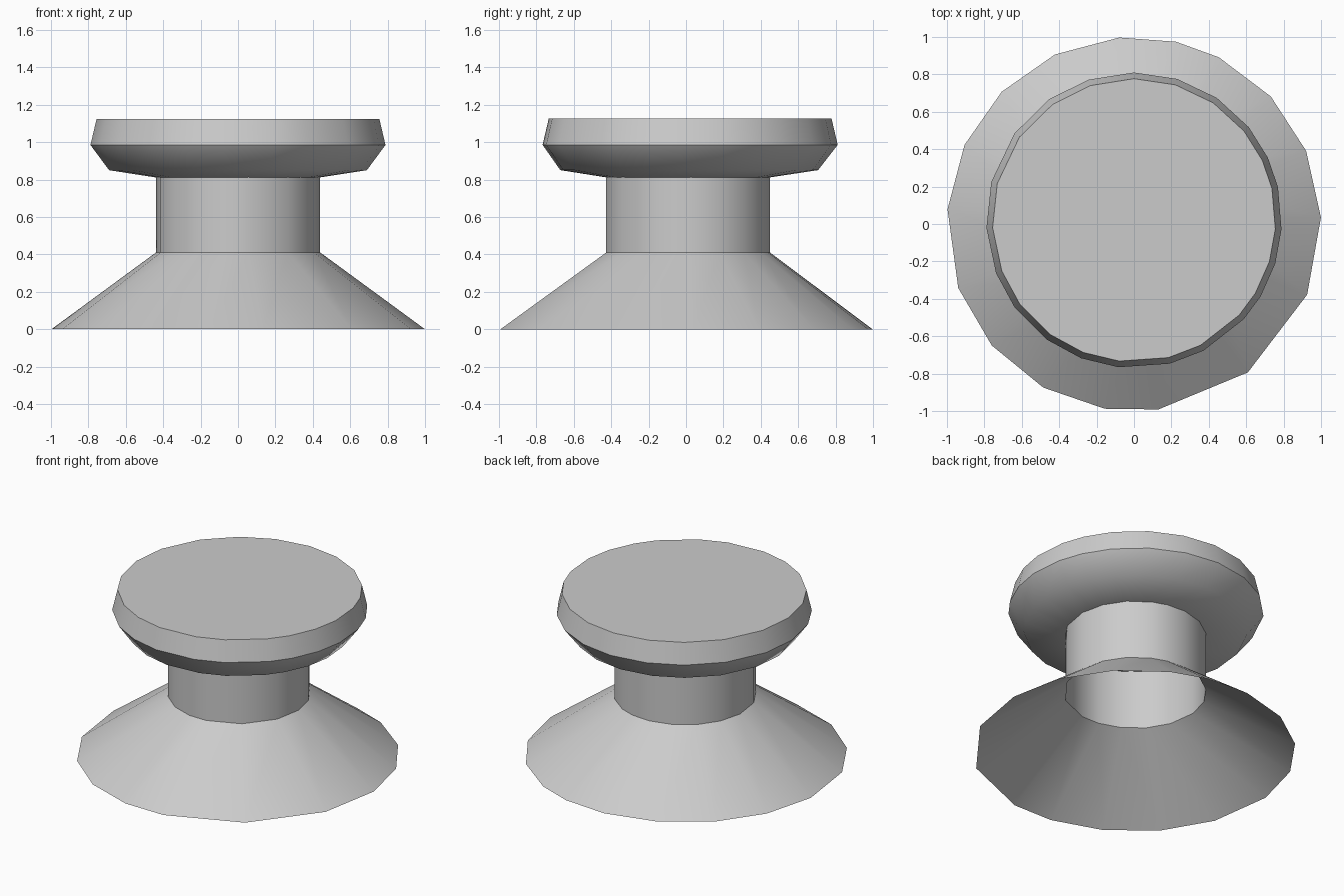
import bpy, bmesh, math

if "Cube" in bpy.data.objects:
    bpy.data.objects.remove(bpy.data.objects["Cube"])

grey = bpy.data.materials.new("plain grey")
grey.diffuse_color = (0.6, 0.6, 0.6, 1)
grey.use_nodes = True
grey.node_tree.nodes["Principled BSDF"].inputs["Base Color"].default_value = grey.diffuse_color

# Slightly uneven facet angles in degrees, counter-clockwise
BASE_ANGLES = [2, 23, 43, 63, 77, 94.5, 115, 135, 155, 175.5,
               200, 220.5, 241, 261, 277.5, 307.5, 337.8]
CAP_ANGLES = [13, 25, 39, 56, 73, 90, 108, 125, 144, 165, 183, 201,
              216, 234, 249, 264, 284, 298, 318, 329, 343, 356.5]


def lathe(name, angles, rings, close_top=False):
    """Skin a stack of (radius, z, y offset) rings, from bottom to top."""
    bm = bmesh.new()
    loops = [[bm.verts.new((r * math.cos(math.radians(a)),
                            r * math.sin(math.radians(a)) + dy, z))
              for a in angles] for r, z, dy in rings]
    n = len(angles)
    for low, high in zip(loops, loops[1:]):
        for i in range(n):
            j = (i + 1) % n
            bm.faces.new((low[i], low[j], high[j], high[i]))
    if close_top:
        bm.faces.new(loops[-1])
    mesh = bpy.data.meshes.new(name)
    bm.to_mesh(mesh)
    bm.free()
    mesh.materials.append(grey)
    obj = bpy.data.objects.new(name, mesh)
    bpy.context.collection.objects.link(obj)
    bpy.ops.object.select_all(action='DESELECT')
    obj.select_set(True)
    bpy.context.view_layer.objects.active = obj
    bpy.ops.object.shade_smooth_by_angle(angle=math.radians(47))
    return obj


# Hollow flared foot
lathe("flared_base", BASE_ANGLES, [(1.0, 0, 0), (0.44, 0.41, 0.01)])

# Open tube between foot and cap
lathe("stem", BASE_ANGLES, [(0.44, 0.41, 0.01), (0.44, 0.815, 0.01)])

# Wide cap with sloping underside and flat top
lathe("cap", CAP_ANGLES, [(0.43, 0.81, 0.01), (0.69, 0.85, 0.015),
                          (0.79, 0.985, 0.02), (0.757, 1.125, 0.02)],
      close_top=True)
